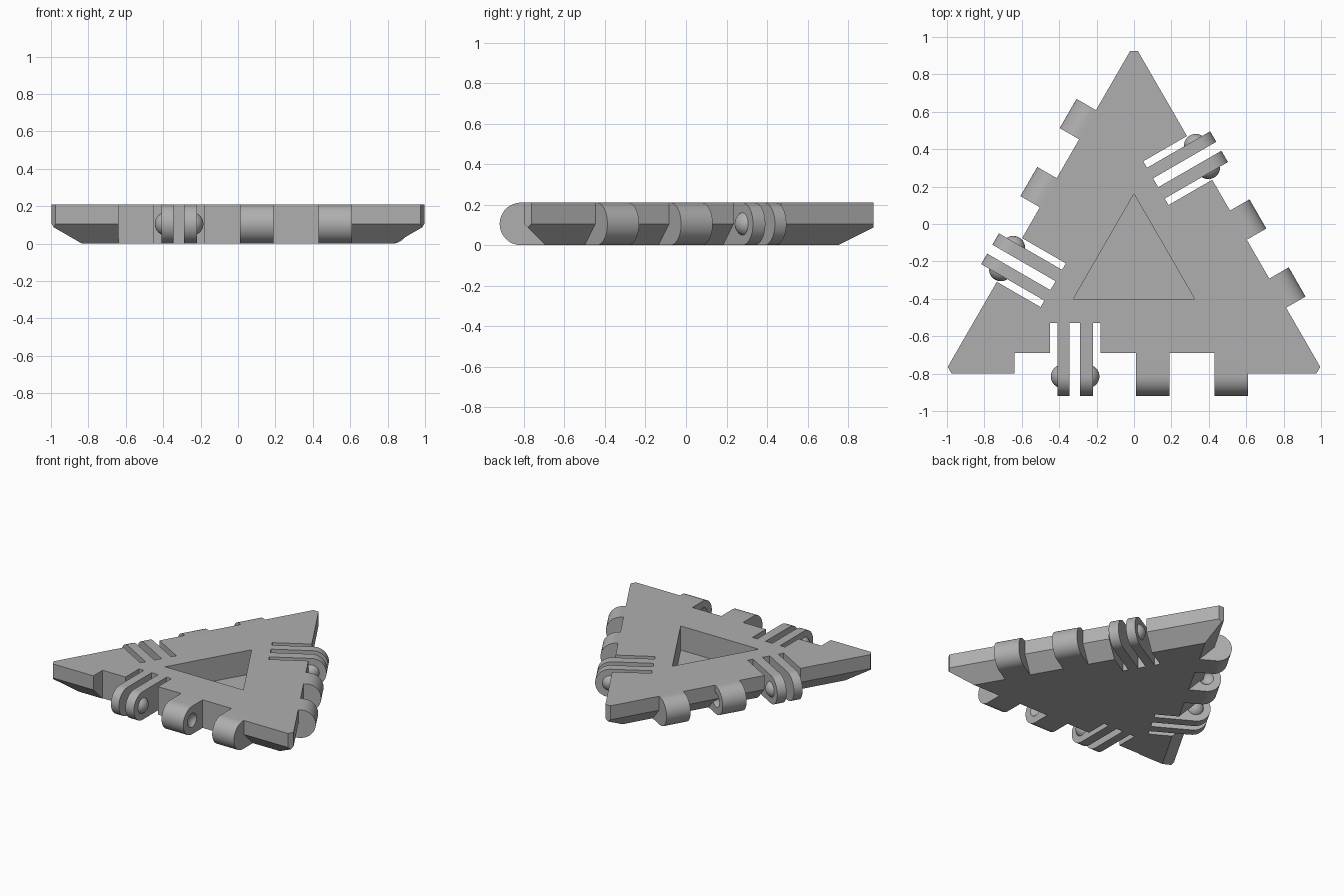
import bpy, bmesh, math
from mathutils import Matrix, Vector

if "Cube" in bpy.data.objects:
    bpy.data.objects.remove(bpy.data.objects["Cube"], do_unlink=True)

H, R = 0.21, 0.105              # plate height, hinge radius
INRADIUS, TIP = 0.587, 1.138    # centre to edge, centre to blunt tip
CENTRE = Vector((0, -0.213, 0))
AXIS_Y = -0.602                 # hinge axis, measured from the centre

grey = bpy.data.materials.new("plain_grey")
grey.use_nodes = True
COLOUR = (0.43, 0.43, 0.43, 1)
grey.diffuse_color = COLOUR
grey.node_tree.nodes["Principled BSDF"].inputs["Base Color"].default_value = COLOUR


def finish(name, bm, matrix=Matrix()):
    bm.transform(Matrix.Translation(CENTRE) @ matrix)
    bmesh.ops.recalc_face_normals(bm, faces=bm.faces)
    mesh = bpy.data.meshes.new(name)
    bm.to_mesh(mesh)
    bm.free()
    mesh.materials.append(grey)
    obj = bpy.data.objects.new(name, mesh)
    bpy.context.collection.objects.link(obj)
    return obj


def extrude(points, offset):
    bm = bmesh.new()
    face = bm.faces.new([bm.verts.new(p) for p in points])
    new = bmesh.ops.extrude_face_region(bm, geom=[face])["geom"]
    bmesh.ops.translate(bm, vec=offset, verts=[v for v in new if isinstance(v, bmesh.types.BMVert)])
    return bm


def triangle(inradius, z0, z1):
    pts = [(2 * inradius * math.cos(a), 2 * inradius * math.sin(a), z0)
           for a in (math.radians(90 + 120 * k) for k in range(3))]
    return extrude(pts, (0, 0, z1 - z0))


def box(x0, x1, y0, y1):
    return extrude([(x0, y0, -0.1), (x1, y0, -0.1), (x1, y1, -0.1), (x0, y1, -0.1)], (0, 0, 0.5))


def knuckle(x0, x1, root):
    # bar with a half-round outer end
    arc = [math.radians(90 + 180 * i / 24) for i in range(25)]
    pts = [(x0, root, 0), (x0, root, H)]
    pts += [(x0, AXIS_Y + R * math.cos(a), R + R * math.sin(a)) for a in arc]
    return extrude(pts, (x1 - x0, 0, 0))


def ball(x, radius):
    bm = bmesh.new()
    bmesh.ops.create_uvsphere(bm, u_segments=32, v_segments=16, radius=radius,
                              matrix=Matrix.Translation((x, AXIS_Y, R)))
    return bm


def cut(obj, cutter):
    mod = obj.modifiers.new("cut", "BOOLEAN")
    mod.operation, mod.solver, mod.object = "DIFFERENCE", "EXACT", cutter
    graph = bpy.context.evaluated_depsgraph_get()
    mesh = bpy.data.meshes.new_from_object(obj.evaluated_get(graph))
    obj.modifiers.clear()
    obj.data = mesh
    bpy.data.objects.remove(cutter, do_unlink=True)


def smooth(obj):
    bpy.ops.object.select_all(action="DESELECT")
    obj.select_set(True)
    bpy.context.view_layer.objects.active = obj
    bpy.ops.object.shade_smooth_by_angle(angle=math.radians(30))


# Plate: triangular prism with blunt tips and bevelled lower edges
bm = triangle(INRADIUS, 0, H)
for k in range(3):
    turn = Matrix.Rotation(math.radians(120 * k), 3, "Z")
    for point, normal in (((0, TIP, 0), (0, 1, 0)), ((0, -INRADIUS, R), (0, -1, -1))):
        bmesh.ops.bisect_plane(bm, geom=bm.verts[:] + bm.edges[:] + bm.faces[:], dist=1e-5,
                               plane_co=turn @ Vector(point), plane_no=turn @ Vector(normal), clear_outer=True)
        bmesh.ops.holes_fill(bm, edges=[e for e in bm.edges if e.is_boundary])
plate = finish("plate", bm)
cut(plate, finish("recess_cutter", triangle(0.187, 0.03, 0.5)))

# Hinges on the three edges; the front one is mirrored
NOTCH, SLOT = -0.477, -0.317
for side, angle, flip in (("front", 0, 1), ("left", 120, -1), ("right", -120, -1)):
    place = Matrix.Rotation(math.radians(angle), 4, "Z") @ Matrix.Diagonal((flip, 1, 1, 1))
    cut(plate, finish("notch_cutter", box(-0.64, 0.61, -0.9, NOTCH), place))
    cut(plate, finish("slot_cutter", box(-0.45, -0.18, -0.9, SLOT), place))

    # Wide knuckles with sockets facing each other
    for name, x0, x1, socket in (("inner", 0.01, 0.19, 0.223), ("outer", 0.43, 0.61, 0.397)):
        obj = finish(f"{side}_{name}_knuckle", knuckle(x0, x1, NOTCH), place)
        cut(obj, finish("socket_cutter", ball(socket, 0.062), place))
        smooth(obj)

    # Springy fingers with half balls on their outer faces
    for name, x0, x1, centre in (("outer", -0.41, -0.345, -0.382), ("inner", -0.29, -0.22, -0.248)):
        smooth(finish(f"{side}_{name}_finger", knuckle(x0, x1, SLOT), place))
        bm = ball(centre, 0.063)
        for v in bm.verts:
            v.co.x = min(max(v.co.x, -0.5 if name == "outer" else x0 + 0.01),
                         x1 - 0.01 if name == "outer" else 0)
        smooth(finish(f"{side}_{name}_ball", bm, place))
